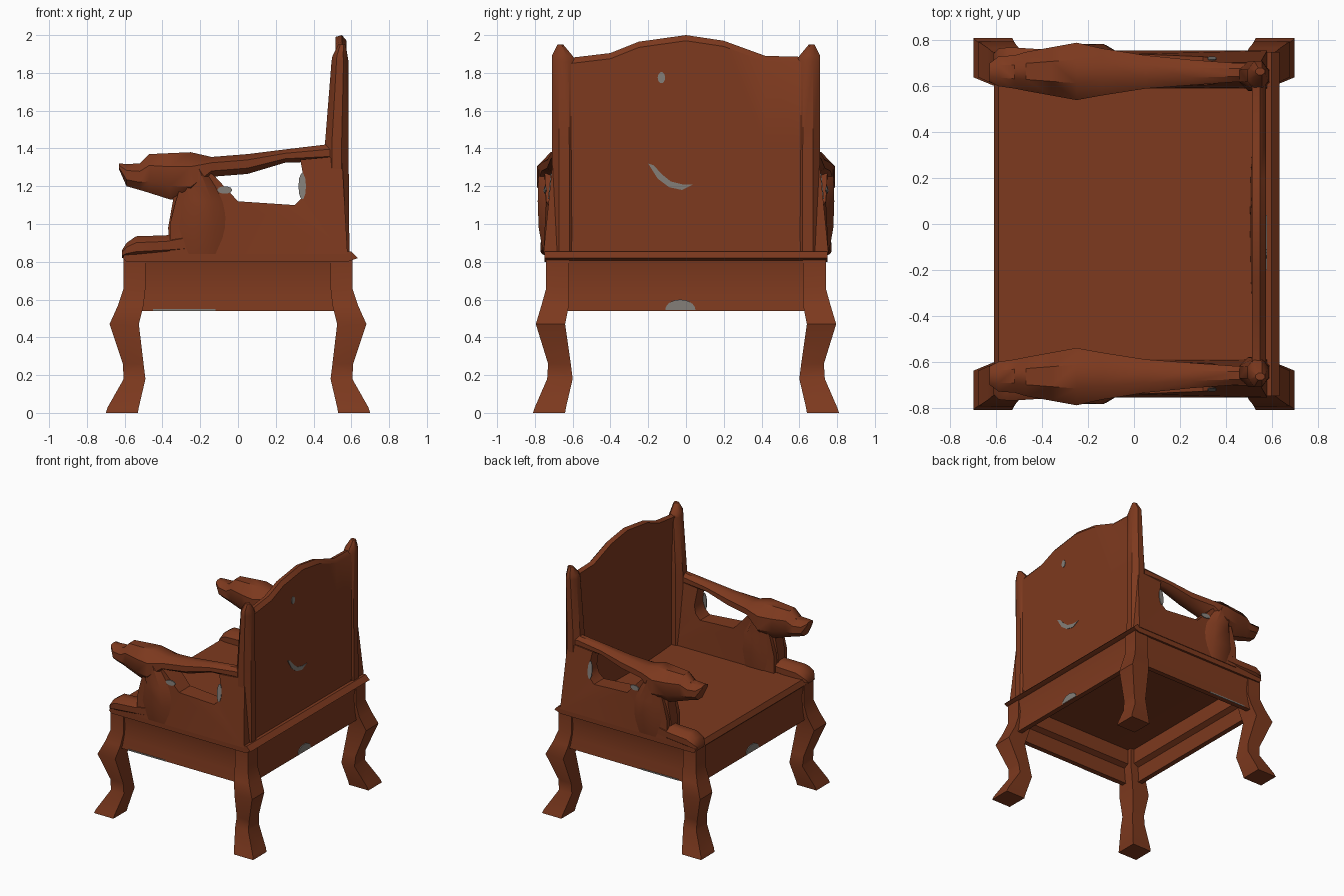
import bpy, bmesh, math

if "Cube" in bpy.data.objects:
    bpy.data.objects.remove(bpy.data.objects["Cube"])


def material(name, colour):
    m = bpy.data.materials.new(name)
    m.diffuse_color = (*colour, 1)
    m.use_nodes = True
    m.node_tree.nodes["Principled BSDF"].inputs["Base Color"].default_value = m.diffuse_color
    return m


wood = material("red brown wood", (0.205, 0.041, 0.013))
grey = material("worn grey", (0.23, 0.21, 0.19))


def finish(name, bm, mat=wood):
    bmesh.ops.recalc_face_normals(bm, faces=bm.faces)
    me = bpy.data.meshes.new(name)
    bm.to_mesh(me)
    bm.free()
    me.materials.append(mat)
    ob = bpy.data.objects.new(name, me)
    bpy.context.collection.objects.link(ob)
    return ob


def loft(name, axis, rings, n=8, sx=1, sy=1):
    """rings: (position on axis, a min, a max, b min, b max);
    axis z -> a=x, b=y; axis x -> a=y, b=z"""
    bm = bmesh.new()
    prev = None
    k = 1 / math.cos(math.pi / n)
    for t, a0, a1, b0, b1 in rings:
        ring = []
        for i in range(n):
            w = (i + 0.5) * 2 * math.pi / n
            a = (a0 + a1) / 2 + (a1 - a0) / 2 * k * math.cos(w)
            b = (b0 + b1) / 2 + (b1 - b0) / 2 * k * math.sin(w)
            p = (a, b, t) if axis == 'z' else (t, a, b)
            ring.append(bm.verts.new((p[0] * sx, p[1] * sy, p[2])))
        if prev:
            for i in range(n):
                j = (i + 1) % n
                bm.faces.new((prev[i], prev[j], ring[j], ring[i]))
        else:
            bm.faces.new(ring)
        prev = ring
    bm.faces.new(prev)
    return finish(name, bm)


def prism(name, pts, place, d0, d1, mat=wood):
    """extrude a 2D outline between depths d0 and d1"""
    bm = bmesh.new()
    rings = [[bm.verts.new(place(u, v, d)) for u, v in pts] for d in (d0, d1)]
    bm.faces.new(rings[0])
    bm.faces.new(rings[1])
    for i in range(len(pts)):
        j = (i + 1) % len(pts)
        bm.faces.new((rings[0][i], rings[0][j], rings[1][j], rings[1][i]))
    bm.normal_update()
    bmesh.ops.triangulate(bm, faces=[f for f in bm.faces if len(f.verts) > 4])
    return finish(name, bm, mat)


def oval(cu, cv, ru, rv, a0=0, a1=360, n=10):
    return [(cu + ru * math.cos(math.radians(a0 + (a1 - a0) * i / n)),
             cv + rv * math.sin(math.radians(a0 + (a1 - a0) * i / n)))
            for i in range(n if a1 - a0 == 360 else n + 1)]


# seat board with thin projecting edge
edge = [(-0.61, 0.82), (-0.59, 0.86), (0.60, 0.855), (0.635, 0.82), (0.58, 0.80), (-0.59, 0.80)]
prism("seat", edge, lambda u, v, d: (u, d, v), -0.75, 0.75)

# apron rails, hollow underneath: (distance out, height) section
rail = [(0.005, 0.54), (-0.035, 0.54), (-0.04, 0.66), (-0.08, 0.68), (-0.08, 0.81),
        (0.0, 0.81), (-0.015, 0.72), (-0.005, 0.62)]
for s in (-1, 1):
    prism("side_apron", rail, lambda u, v, d: (d, s * (0.735 + u), v), -0.575, 0.585)
    prism("cross_apron", rail, lambda u, v, d: (s * (0.60 + u), d, v), -0.66, 0.66)
    # worn patches on the aprons
    prism("cross_apron_patch", oval(-0.03, 0.545, 0.08, 0.055, 0, 180),
          lambda u, v, d: (s * d, -s * u * -1, v), 0.60, 0.607, grey)
    prism("side_apron_patch", [(-0.45, 0.54), (-0.12, 0.54), (-0.12, 0.55), (-0.45, 0.55)],
          lambda u, v, d: (u, s * d, v), 0.737, 0.743, grey)

# cabriole legs, square in section
leg = [(0.0, 0.53, 0.70, 0.64, 0.81), (0.03, 0.525, 0.69, 0.635, 0.80),
       (0.18, 0.49, 0.605, 0.60, 0.735), (0.26, 0.50, 0.61, 0.61, 0.73),
       (0.47, 0.525, 0.68, 0.64, 0.795), (0.57, 0.50, 0.635, 0.62, 0.765),
       (0.66, 0.49, 0.605, 0.62, 0.74), (0.82, 0.49, 0.605, 0.62, 0.74)]
for sx, label in ((-1, "front_leg"), (1, "back_leg")):
    for sy in (-1, 1):
        loft(label, 'z', leg, 4, sx, sy)

# back panel with arched crest, slightly bowed to the front
crest = [(-0.61, 1.88), (-0.40, 1.905), (-0.25, 1.965), (0, 2.0),
         (0.20, 1.97), (0.42, 1.89), (0.61, 1.885)]
bm = bmesh.new()
cols = []
for y, top in crest:
    bow = 0.03 * (1 - (y / 0.61) ** 2)
    sec = [(0.535 - bow, 0.84), (0.535 - bow * 0.6, 1.4), (0.525, top - 0.07),
           (0.515, top - 0.01), (0.55, top), (0.575, top - 0.03), (0.575, 1.4), (0.575, 0.84)]
    cols.append([bm.verts.new((x, y, z)) for x, z in sec])
for a, b in zip(cols, cols[1:]):
    for i in range(8):
        j = (i + 1) % 8
        bm.faces.new((a[i], a[j], b[j], b[i]))
bm.faces.new(cols[0])
bm.faces.new(cols[-1])
finish("back_panel", bm)

# worn marks on the rear of the panel: a curved scratch and a spot
scratch = [(-0.20, 1.32), (-0.15, 1.24), (-0.09, 1.195), (-0.02, 1.18), (0.04, 1.21),
           (-0.02, 1.21), (-0.08, 1.225), (-0.13, 1.265), (-0.17, 1.31)]
for mark in (scratch, oval(-0.13, 1.775, 0.02, 0.03)):
    prism("panel_mark", mark, lambda u, v, d: (d, u, v), 0.573, 0.579, grey)


# arm wall: thick at the chest, flaring out towards the seat at the rear
def wall_place(s):
    def place(u, v, d):
        t = min(max((u + 0.2) / 0.4, 0), 1)
        h = (v - 0.84) / 0.5
        outer = 0.755 - 0.05 * t * h
        inner = 0.59 + 0.03 * t * h
        return (u, s * ((outer + inner) / 2 + d * (outer - inner) / 2), v)
    return place


wall = [(-0.36, 0.84), (-0.36, 1.0), (-0.33, 1.12), (-0.28, 1.28), (-0.18, 1.30),
        (-0.12, 1.25), (0.0, 1.12), (0.30, 1.10), (0.34, 1.14), (0.355, 1.20),
        (0.33, 1.34), (0.55, 1.36), (0.58, 0.84)]
# carved head running back into the arm rail
head = [(-0.63, 0.62, 0.70, 1.29, 1.32), (-0.59, 0.60, 0.73, 1.20, 1.318),
        (-0.52, 0.59, 0.735, 1.18, 1.32), (-0.47, 0.58, 0.75, 1.165, 1.37),
        (-0.36, 0.56, 0.77, 1.13, 1.375), (-0.25, 0.54, 0.79, 1.12, 1.38),
        (-0.14, 0.56, 0.765, 1.25, 1.355), (0.05, 0.59, 0.735, 1.265, 1.37),
        (0.25, 0.605, 0.715, 1.325, 1.395), (0.46, 0.62, 0.70, 1.33, 1.42),
        (0.54, 0.62, 0.70, 1.33, 1.42)]
chest = [(0.84, -0.36, -0.02, 0.585, 0.755), (0.98, -0.37, -0.02, 0.57, 0.78),
         (1.12, -0.345, -0.05, 0.565, 0.785), (1.30, -0.33, -0.16, 0.56, 0.78)]
paw = [(-0.615, 0.64, 0.74, 0.82, 0.86), (-0.59, 0.62, 0.765, 0.82, 0.90),
       (-0.54, 0.61, 0.77, 0.82, 0.935), (-0.38, 0.61, 0.76, 0.83, 0.94),
       (-0.22, 0.60, 0.75, 0.83, 0.98)]
post = [(0.83, 0.46, 0.59, 0.58, 0.71), (1.42, 0.46, 0.585, 0.58, 0.71),
        (1.86, 0.495, 0.585, 0.585, 0.71), (1.89, 0.50, 0.58, 0.60, 0.71),
        (1.95, 0.53, 0.57, 0.65, 0.68)]
for s in (-1, 1):
    prism("arm_wall", wall, wall_place(s), -1, 1)
    # worn patches beside the arm opening
    for patch in (oval(0.34, 1.20, 0.02, 0.07), oval(-0.07, 1.18, 0.04, 0.02)):
        prism("arm_patch", patch, wall_place(s), 0.98, 1.08, grey)
    loft("arm_rail_and_head", 'x', head, 8, 1, s)
    loft("arm_chest", 'z', chest, 8, 1, s)
    loft("arm_paw", 'x', paw, 8, 1, s)
    loft("back_post", 'z', post, 8, 1, s)

# smooth shading with sharp edges kept
bpy.ops.object.select_all(action='SELECT')
bpy.context.view_layer.objects.active = bpy.context.selected_objects[0]
bpy.ops.object.shade_smooth_by_angle(angle=math.radians(40))
